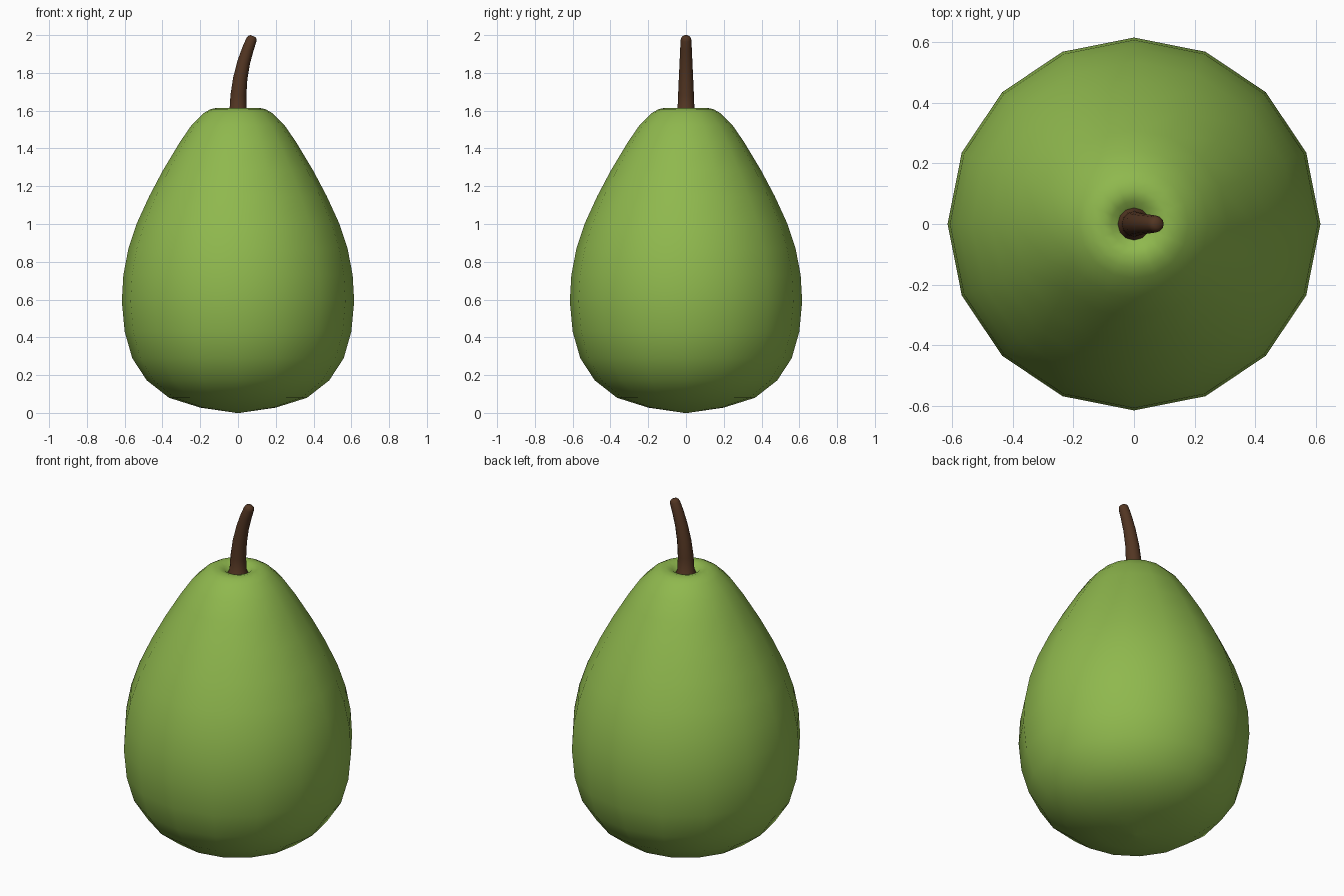
import bpy, bmesh, math
from mathutils import Vector

if "Cube" in bpy.data.objects:
    bpy.data.objects.remove(bpy.data.objects["Cube"])


def material(name, rgb):
    m = bpy.data.materials.new(name)
    m.diffuse_color = (*rgb, 1)
    m.use_nodes = True
    m.node_tree.nodes["Principled BSDF"].inputs["Base Color"].default_value = m.diffuse_color
    return m


def loft(name, rings, sides, mat, angle):
    """Skin a list of (centre, radius, tilt about y) rings and close both ends."""
    bm = bmesh.new()
    loops = []
    for (cx, cz), r, tilt in rings:
        loop = []
        for i in range(sides):
            a = 2 * math.pi * i / sides
            u = r * math.cos(a)
            loop.append(bm.verts.new((cx + u * math.cos(tilt), r * math.sin(a),
                                      cz - u * math.sin(tilt))))
        loops.append(loop)
    for lo, hi in zip(loops, loops[1:]):
        for i in range(sides):
            j = (i + 1) % sides
            bm.faces.new((lo[i], lo[j], hi[j], hi[i]))
    bm.faces.new(loops[0][::-1])
    bm.faces.new(loops[-1])
    bmesh.ops.recalc_face_normals(bm, faces=bm.faces[:])
    me = bpy.data.meshes.new(name)
    bm.to_mesh(me)
    bm.free()
    me.materials.append(mat)
    ob = bpy.data.objects.new(name, me)
    bpy.context.collection.objects.link(ob)
    bpy.context.view_layer.objects.active = ob
    ob.select_set(True)
    bpy.ops.object.shade_smooth_by_angle(angle=math.radians(angle))
    ob.select_set(False)
    return ob


green = material("pear green", (0.275, 0.48, 0.075))
brown = material("stem brown", (0.085, 0.036, 0.016))

# Fruit body: lathed profile, ending in a shallow dimple under the stem
profile = [(0.01, 0.0), (0.2, 0.028), (0.365, 0.08), (0.483, 0.172), (0.56, 0.29),
           (0.6, 0.43), (0.615, 0.59), (0.607, 0.73), (0.58, 0.87), (0.535, 1.005),
           (0.47, 1.147), (0.397, 1.285), (0.31, 1.43), (0.245, 1.525), (0.18, 1.588),
           (0.145, 1.608), (0.11, 1.615), (0.075, 1.606), (0.055, 1.585), (0.02, 1.57)]
loft("fruit_body", [((0, z), r, 0) for r, z in profile], 16, green, 60)

# Stem: flared foot, then a tapering curve leaning to +x with a rounded tip
stem = [((0, 1.565), 0.055, 0), ((0, 1.588), 0.053, 0), ((0, 1.60), 0.045, 0),
        ((0.002, 1.68), 0.042, 0.06), ((0.012, 1.77), 0.038, 0.17),
        ((0.03, 1.855), 0.034, 0.27), ((0.052, 1.925), 0.031, 0.34),
        ((0.071, 1.975), 0.028, 0.38), ((0.076, 1.987), 0.024, 0.38),
        ((0.079, 1.995), 0.014, 0.38)]
loft("stem", stem, 12, brown, 60)
